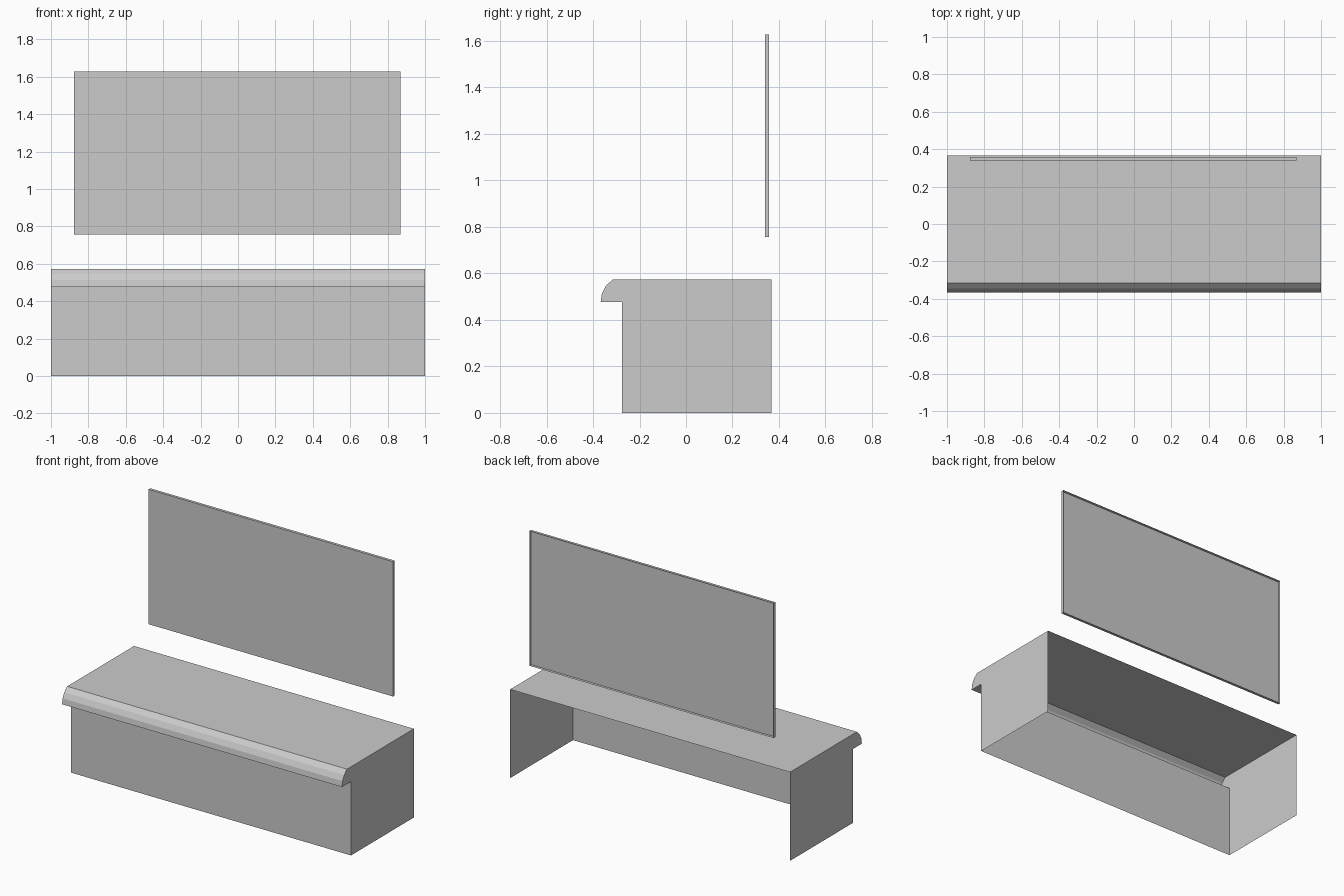
import bpy
import bmesh

cube = bpy.data.objects.get("Cube")
if cube:
    bpy.data.objects.remove(cube, do_unlink=True)

grey = bpy.data.materials.new("plain_grey")
grey.use_nodes = True
colour = (0.6, 0.6, 0.6, 1)
grey.diffuse_color = colour
grey.node_tree.nodes["Principled BSDF"].inputs["Base Color"].default_value = colour


def open_shell(name, profile, left, right, open_sides):
    """Extrude a (y, z) profile along x into thin sheets, then remove open sides."""
    bm = bmesh.new()
    end = bm.faces.new([bm.verts.new((left, y, z)) for y, z in profile])
    result = bmesh.ops.extrude_face_region(bm, geom=[end], use_keep_orig=True)
    moved = [v for v in result["geom"] if isinstance(v, bmesh.types.BMVert)]
    bmesh.ops.translate(bm, verts=moved, vec=(right - left, 0, 0))
    bmesh.ops.recalc_face_normals(bm, faces=bm.faces)
    bm.normal_update()
    doomed = [f for f in bm.faces if any(side(f) for side in open_sides)]
    bmesh.ops.delete(bm, geom=doomed, context="FACES")
    mesh = bpy.data.meshes.new(name)
    bm.to_mesh(mesh)
    bm.free()
    mesh.materials.append(grey)
    obj = bpy.data.objects.new(name, mesh)
    bpy.context.collection.objects.link(obj)
    return obj


def faces_back(face):
    return face.normal.y > 0.9


def lies_on_floor(face):
    return max(v.co.z for v in face.verts) < 0.01


# Counter with a rounded overhanging front lip, open behind and below
counter_profile = [
    (0.367, 0), (0.367, 0.573), (-0.316, 0.573),
    (-0.345, 0.546), (-0.362, 0.513), (-0.367, 0.477),
    (-0.275, 0.477), (-0.275, 0),
]
open_shell("counter", counter_profile, -1, 1, [faces_back, lies_on_floor])

# Shallow wall panel with a rim, open behind
panel_profile = [(0.34, 0.757), (0.358, 0.757), (0.358, 1.628), (0.34, 1.628)]
open_shell("back_panel", panel_profile, -0.877, 0.869, [faces_back])
